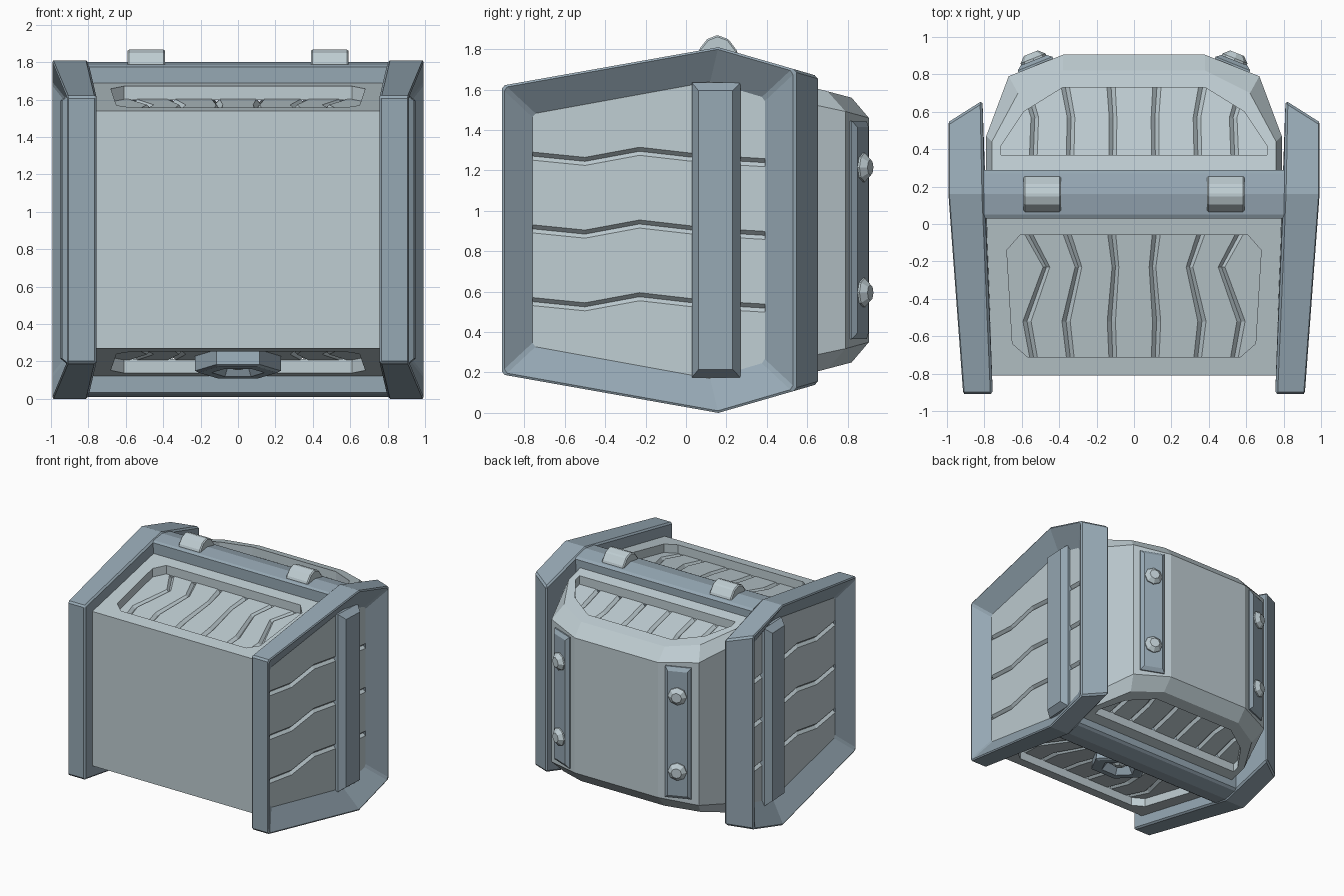
import bpy, bmesh, math
from mathutils import Matrix, Vector

if "Cube" in bpy.data.objects:
    bpy.data.objects.remove(bpy.data.objects["Cube"])

H = 1.81  # height of the shell, which is symmetric top to bottom


def material(name, rgb):
    m = bpy.data.materials.new(name)
    m.use_nodes = True
    m.diffuse_color = (*rgb, 1)
    m.node_tree.nodes["Principled BSDF"].inputs["Base Color"].default_value = (*rgb, 1)
    return m


PALE = material("pale grey", (0.52, 0.61, 0.645))
SLATE = material("slate blue", (0.305, 0.392, 0.456))


def finish(bm, name, mat, flip_z=False, mirror_x=False, bevel=0.0):
    if flip_z:
        copy = bmesh.ops.duplicate(bm, geom=bm.verts[:] + bm.edges[:] + bm.faces[:])["geom"]
        for e in copy:
            if isinstance(e, bmesh.types.BMVert):
                e.co.z = H - e.co.z
        bmesh.ops.reverse_faces(bm, faces=[f for f in copy if isinstance(f, bmesh.types.BMFace)])
        bmesh.ops.remove_doubles(bm, verts=bm.verts[:], dist=0.0005)
    me = bpy.data.meshes.new(name)
    bm.to_mesh(me)
    bm.free()
    me.materials.append(mat)
    ob = bpy.data.objects.new(name, me)
    bpy.context.scene.collection.objects.link(ob)
    if mirror_x:
        ob.modifiers.new("Mirror", "MIRROR")
    if bevel:
        b = ob.modifiers.new("Bevel", "BEVEL")
        b.width, b.segments, b.limit_method = bevel, 1, "ANGLE"
    return ob


def loft(loops, start=True, end=True, matrix=None):
    """Skin a chain of equal-length point loops."""
    bm = bmesh.new()
    rings = [[bm.verts.new(p) for p in loop] for loop in loops]
    for a, b in zip(rings, rings[1:]):
        for i in range(len(a)):
            j = (i + 1) % len(a)
            bm.faces.new((a[i], a[j], b[j], b[i]))
    if start:
        bm.faces.new(rings[0][::-1])
    if end:
        bm.faces.new(rings[-1])
    bmesh.ops.recalc_face_normals(bm, faces=bm.faces[:])
    if matrix:
        bm.transform(matrix)
    return bm


def rect(w, h, z):
    return [(-w / 2, -h / 2, z), (w / 2, -h / 2, z), (w / 2, h / 2, z), (-w / 2, h / 2, z)]


def ngon(n, r, z, turn=0.0):
    return [(r * math.cos(turn + math.tau * i / n), r * math.sin(turn + math.tau * i / n), z)
            for i in range(n)]


def facing(out, up, origin):
    """Matrix whose local z points along out and local y along up."""
    z = Vector(out).normalized()
    x = Vector(up).cross(z).normalized()
    m = Matrix((x, z.cross(x), z)).transposed().to_4x4()
    m.translation = origin
    return m


def orient(faces, point, outward=True):
    for f in faces:
        f.normal_update()
        if (f.normal.dot(f.calc_center_median() - Vector(point)) > 0) != outward:
            f.normal_flip()


def both(half):
    """Complete an outline that is given for x > 0 only."""
    return half + [(-x, y) for x, y in reversed(half)]


def holed_plate(bm, outer, hole, zf, depth):
    """Sloped plate with a sunken opening; returns its outer vertices."""
    def ring(pts, drop):
        return [bm.verts.new((x, y, zf(y) - drop)) for x, y in pts]

    def edges(vs):
        return [bm.edges.new((vs[i - 1], vs[i])) for i in range(len(vs))]
    vo, vh, vd = ring(outer, 0), ring(hole, 0), ring(hole, depth)
    fill = bmesh.ops.triangle_fill(bm, use_beauty=True, edges=edges(vo) + edges(vh))
    orient([f for f in fill["geom"] if isinstance(f, bmesh.types.BMFace)], (0, 0, 0))
    walls = [bm.faces.new((vh[i - 1], vh[i], vd[i], vd[i - 1])) for i in range(len(vh))]
    mid = sum((v.co for v in vh), Vector()) / len(vh)
    orient(walls, mid, outward=False)
    return vo


def groove_panel(name, outline, grooves, zig, scale, place, toward, **kw):
    """Sheet with zigzag V grooves, clipped to a convex outline, then placed in 3D."""
    w, d = 0.02, 0.022
    us = [(-2, 0)] + [(g + s * w, d if s == 0 else 0) for g in grooves for s in (-1, 0, 1)] + [(2.5, 0)]
    bm = bmesh.new()
    rows = [[bm.verts.new((u + off * scale(u), v, -dep)) for u, dep in us] for v, off in zig]
    for a, b in zip(rows, rows[1:]):
        for i in range(len(us) - 1):
            bm.faces.new((a[i], a[i + 1], b[i + 1], b[i]))
    pts = [Vector((*p, 0)) for p in outline]
    mid = sum(pts, Vector()) / len(pts)
    for i, p in enumerate(pts):
        e = p - pts[i - 1]
        n = Vector((e.y, -e.x, 0))
        if n.dot(p - mid) < 0:
            n = -n
        bmesh.ops.bisect_plane(bm, geom=bm.verts[:] + bm.edges[:] + bm.faces[:],
                               plane_co=p, plane_no=n, clear_outer=True)
    for v in bm.verts:
        v.co = place(v.co.x, v.co.y, -v.co.z)
    for f in bm.faces:
        f.normal_update()
        if f.normal.dot(Vector(toward)) < 0:
            f.normal_flip()
    return finish(bm, name, PALE, **kw)


def front_z(y):
    return 1.54 + 0.176 * (y + 0.81)


def back_z(y):
    return 1.70 - 0.264 * (y - 0.29)


# Main shell: front half with sloped, recessed top and bottom
DEPTH = 0.075
front_hole = both([(0.57, -0.71), (0.65, -0.64), (0.68, -0.14), (0.61, -0.06)])
bm = bmesh.new()
vo = holed_plate(bm, both([(0.775, -0.81), (0.79, 0.16)]), front_hole, front_z, DEPTH)
low = [bm.verts.new((s * 0.775, -0.81, H / 2)) for s in (1, -1)]
orient([bm.faces.new((vo[0], vo[3], low[1], low[0]))], (0, 0, H / 2))
finish(bm, "front_shell", PALE, flip_z=True)

# Main shell: rounded back half with chamfered rim
back_hole = both([(0.71, 0.37), (0.71, 0.42), (0.59, 0.60), (0.38, 0.73)])
rim = [(0.76, 0.16), (0.76, 0.44), (0.62, 0.70), (0.38, 0.82)]
wall = both([(0.79, 0.16), (0.79, 0.47), (0.67, 0.79), (0.38, 0.905)])
bm = bmesh.new()
vo = holed_plate(bm, both(rim), back_hole, back_z, DEPTH)
top = [bm.verts.new((x, y, v.co.z - 0.1)) for (x, y), v in zip(wall, vo)]
mid = [bm.verts.new((x, y, H / 2)) for x, y in wall]
sides = [bm.faces.new((a[i], a[i + 1], b[i + 1], b[i]))
         for a, b in ((vo, top), (top, mid)) for i in range(len(wall) - 1)]
orient(sides, (0, 0.1, H / 2))
finish(bm, "back_shell", PALE, flip_z=True)

# Grooved floors of the recesses
ribs = [-0.52, -0.33, -0.11, 0.11, 0.33, 0.52]
groove_panel("front_recess_floor", front_hole, ribs,
             [(-0.75, 0.01), (-0.52, 0.05), (-0.23, -0.05), (0, 0.07)], lambda u: u / 0.5,
             lambda u, v, d: (u, v, front_z(v) - DEPTH + 0.005 - d), (0, 0, 1), flip_z=True)
groove_panel("back_recess_floor", back_hole, ribs,
             [(0.3, 0.02), (0.57, 0.01), (0.78, 0.07)], lambda u: u / 0.5,
             lambda u, v, d: (u, v, back_z(v) - DEPTH + 0.005 - d), (0, 0, 1), flip_z=True)


# Side frames: a tapered rim around a sunken panel
def hoop(half):
    return [(x, y, z) for x, y, z in half] + [(x, y, H - z) for x, y, z in reversed(half)]


def panel_x(y):
    return 0.825 + 0.055 * (y + 0.76)


inner = hoop([(0.755, -0.91, 1.62), (0.80, 0.16, 1.81), (0.81, 0.66, 1.665)])
outer = hoop([(0.92, -0.91, 1.62), (1.0, 0.16, 1.81), (1.0, 0.54, 1.70)])
sunk = hoop([(panel_x(y), y, z) for y, z in ((-0.76, 1.48), (0.12, 1.64), (0.39, 1.56))])
finish(loft([inner, outer, sunk], end=False), "side_frame", SLATE, mirror_x=True, bevel=0.013)

groove_panel("side_panel", [(z, y) for x, y, z in sunk], [0.555, 0.915, 1.275],
             [(-0.8, 0), (-0.5, -0.03), (-0.23, 0.02), (0.12, -0.02), (0.45, -0.04)], lambda u: 1,
             lambda u, v, d: (panel_x(v) - d, v, u), (1, 0, 0), mirror_x=True)

# Upright bar across each side panel
finish(loft([rect(0.24, 1.46, -0.06), rect(0.24, 1.46, 0.02), rect(0.17, 1.38, 0.07)],
            matrix=facing((1, -0.05, 0), (0, 0, 1), (0.875, 0.15, H / 2))),
       "side_bar", SLATE, mirror_x=True)


# Ridge beams along top and bottom, and hinge blocks on the top one
def prism(profile, x0, x1):
    return loft([[(x, y, z) for y, z in profile] for x in (x0, x1)])


finish(prism([(0.03, 1.6), (0.03, 1.775), (0.05, 1.785), (0.16, 1.80), (0.27, 1.775), (0.29, 1.76), (0.29, 1.6)],
             -0.805, 0.805), "ridge_beam", SLATE, flip_z=True)
finish(prism([(0.065, 1.75), (0.065, 1.80), (0.105, 1.85), (0.155, 1.87), (0.21, 1.85), (0.255, 1.79), (0.255, 1.75)],
             0.39, 0.59), "hinge_block", PALE, mirror_x=True, bevel=0.008)

# Strap plates and bolts on the angled back faces
out = Vector((0.37, 0.93, 0))
spot = Vector((0.525, 0.848, H / 2))
finish(loft([rect(0.2, 1.08, -0.02), rect(0.2, 1.08, 0.01), rect(0.15, 1.02, 0.03)],
            matrix=facing(out, (0, 0, 1), spot)), "back_strap", SLATE, mirror_x=True)
for label, dz in (("upper", 0.31), ("lower", -0.31)):
    m = facing(out, (0, 0, 1), spot + Vector((0, 0, dz)))
    finish(loft([ngon(8, 0.072, 0.0), ngon(8, 0.072, 0.04), ngon(8, 0.04, 0.07)], matrix=m),
           label + "_bolt", PALE, mirror_x=True)

# Hexagonal socket under the front
m = facing((0, -0.173, -0.985), (0, -1, 0), (0, -0.19, 0.14))
finish(loft([ngon(6, 0.23, -0.12), ngon(6, 0.23, -0.01), ngon(6, 0.21, 0.0), ngon(6, 0.14, 0.0),
             ngon(6, 0.10, -0.06)], start=False, matrix=m), "socket", SLATE)
finish(loft([ngon(6, 0.06, -0.07), ngon(6, 0.06, -0.04), ngon(6, 0.03, -0.02)], matrix=m),
       "socket_pin", PALE)
